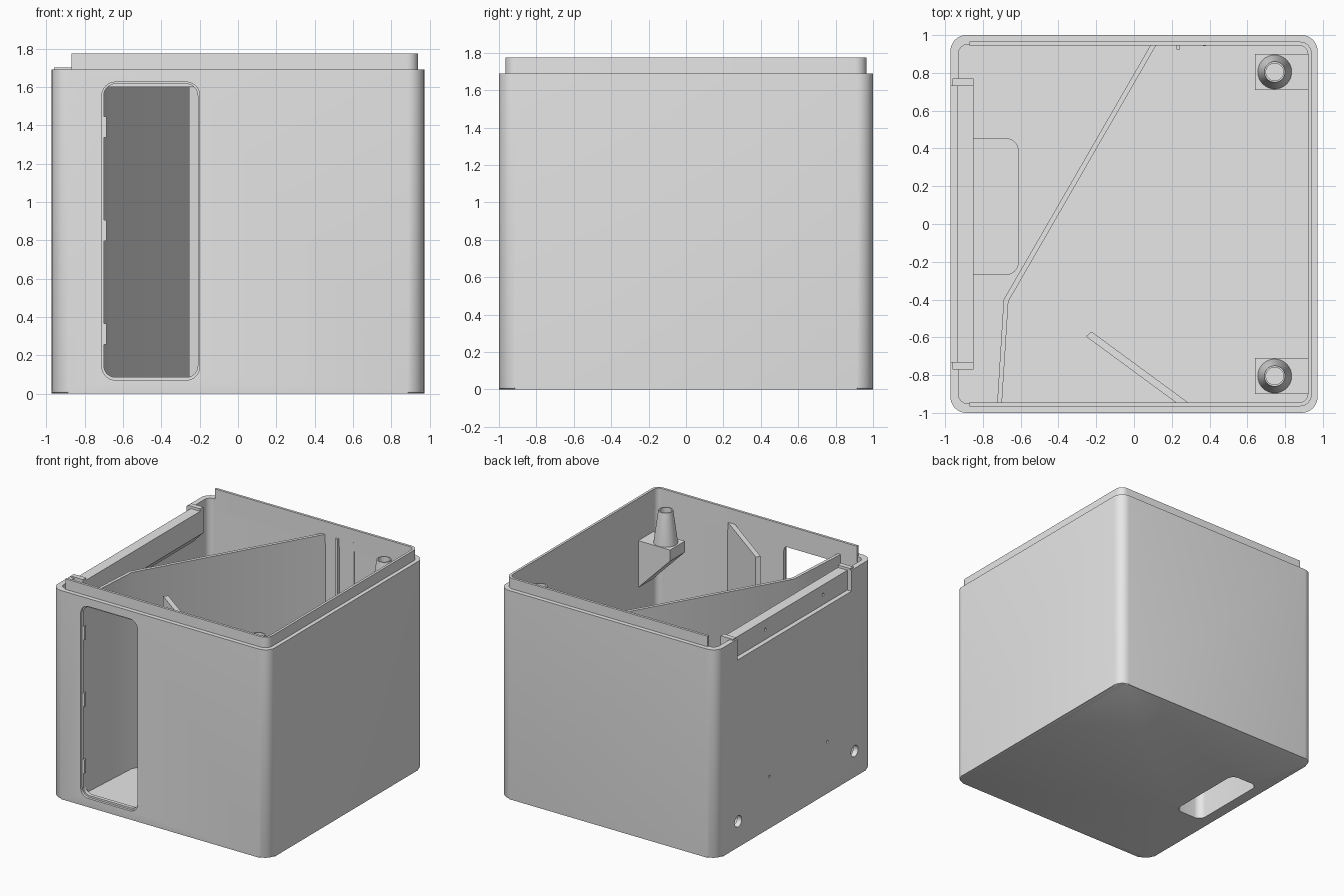
import bpy, bmesh, math
from mathutils import Vector

if "Cube" in bpy.data.objects:
    bpy.data.objects.remove(bpy.data.objects["Cube"])

grey = bpy.data.materials.new("plain grey")
grey.diffuse_color = (0.8, 0.8, 0.8, 1)
grey.use_nodes = True
grey.node_tree.nodes["Principled BSDF"].inputs["Base Color"].default_value = grey.diffuse_color


def rounded(x0, x1, y0, y1, r, n=8):
    """Rounded rectangle outline."""
    pts = []
    for cx, cy, a0 in ((x1 - r, y1 - r, 0), (x0 + r, y1 - r, 90),
                       (x0 + r, y0 + r, 180), (x1 - r, y0 + r, 270)):
        for i in range(n + 1):
            a = math.radians(a0 + 90 * i / n)
            pts.append((cx + r * math.cos(a), cy + r * math.sin(a)))
    return pts


def rect(x0, x1, y0, y1):
    return [(x0, y0), (x1, y0), (x1, y1), (x0, y1)]


def disc(cx, cy, r, n=24):
    return [(cx + r * math.cos(2 * math.pi * i / n), cy + r * math.sin(2 * math.pi * i / n))
            for i in range(n)]


def prism(name, pts, lo, hi, axis="z", chamfer=0):
    """Extrude an outline along an axis; optionally chamfer its low edge."""
    place = {"z": lambda a, b, h: (a, b, h),
             "y": lambda a, b, h: (a, h, b),
             "x": lambda a, b, h: (h, a, b)}[axis]
    bm = bmesh.new()
    low = [bm.verts.new(place(a, b, lo)) for a, b in pts]
    high = [bm.verts.new(place(a, b, hi)) for a, b in pts]
    base = bm.faces.new(low)
    bm.faces.new(high)
    for i in range(len(pts)):
        j = (i + 1) % len(pts)
        bm.faces.new((low[i], low[j], high[j], high[i]))
    if chamfer:
        bmesh.ops.bevel(bm, geom=list(base.edges), offset=chamfer, segments=2,
                        profile=0.5, affect='EDGES')
    bmesh.ops.recalc_face_normals(bm, faces=bm.faces)
    me = bpy.data.meshes.new(name)
    bm.to_mesh(me)
    bm.free()
    me.materials.append(grey)
    ob = bpy.data.objects.new(name, me)
    bpy.context.collection.objects.link(ob)
    return ob


def cut(ob, cutters):
    """Subtract cutters, apply and delete them."""
    for c in cutters:
        m = ob.modifiers.new("cut", 'BOOLEAN')
        m.operation, m.solver, m.object = 'DIFFERENCE', 'EXACT', c
    bpy.context.view_layer.update()
    me = bpy.data.meshes.new_from_object(ob.evaluated_get(bpy.context.evaluated_depsgraph_get()))
    ob.modifiers.clear()
    ob.data = me
    for c in cutters:
        bpy.data.objects.remove(c)
    return ob


# Main box: outer shell, interior, doorway, notch, floor opening, side holes
body = prism("box_body", rounded(-.972, .972, -1, 1, .085), 0, 1.69, chamfer=.014)
cutters = [
    prism("interior", rounded(-.93, .925, -.95, .95, .05), .08, 2),
    prism("door_rebate", rounded(-.71, -.20, .07, 1.625, .07), -1.1, -.98, "y"),
    prism("doorway", rounded(-.70, -.21, .085, 1.615, .06), -1.1, -.9, "y"),
    prism("notch", rect(-.73, .73, 1.52, 2), -1.1, -.9, "x"),
    prism("floor_opening", rounded(-.88, -.63, -.25, .435, .06), -.1, .2),
]
for y in (-.77, .72):
    cutters.append(prism("side_hole", disc(y, .21, .045), -1.1, -.9, "x"))
for y in (-.42, .32):
    cutters.append(prism("pin_hole", disc(y, .42, .01, 12), -1.1, -.9, "x"))
cut(body, cutters)

# Raised lip around three sides of the top
lip = prism("top_lip", rounded(-.96, .94, -.965, .965, .06), 1.6, 1.775)
cut(lip, [prism("lip_inside", rounded(-.94, .92, -.945, .945, .045), 1.5, 1.9),
          prism("lip_open_end", rect(-1.1, -.87, -1.1, 1.1), 1.5, 1.9)])

# Bar behind the notch, sloping back to the wall underneath, with end posts
bar = prism("hanging_bar", [(-.935, 1.68), (-.85, 1.68), (-.85, 1.49), (-.935, 1.40)],
            -.77, .77, "y")
cut(bar, [prism("bar_hole", disc(y, 1.60, .012, 12), -1.0, -.9, "x") for y in (-.42, .32)])
for s in (-1, 1):
    prism("bar_end_post", rect(-.96, -.85, min(s * .73, s * .77), max(s * .73, s * .77)), 1.5, 1.70)

# Bent inner divider
prism("divider", [(-.725, -.96), (-.70, -.96), (-.665, -.41), (.125, .96), (.095, .96), (-.69, -.40)],
      .07, 1.67)

# Angled guide beside the doorway
prism("angled_guide", [(-.255, -.595), (.235, -.955), (.30, -.955), (-.225, -.57)], .07, 1.66)

# Covered recess above the floor opening
housing = prism("recess_housing", rounded(-.94, -.61, -.27, .455, .07), .03, .36)
cut(housing, [prism("recess", rounded(-.88, -.63, -.25, .435, .06), -.1, .34)])

# Vertical ribs on the back wall
prism("back_rib", rect(.225, .243, .925, .96), .07, 1.67)
prism("back_rib_small", rect(.365, .38, .943, .96), .07, 1.67)

# Hinge tabs at the doorway edge
for z in (.31, .85, 1.39):
    prism("hinge_tab", rect(-.705, -.685, z - .055, z + .055), -.985, -.965, "y")

# Corner brackets with tapered, hollow-topped pegs
for s in (-1, 1):
    prism("peg_bracket", [(.64, 1.43), (.935, 1.43), (.935, 1.04), (.64, 1.34)],
          min(s * .71, s * .90), max(s * .71, s * .90), "y")
    bm = bmesh.new()
    rings = []
    for r, z in ((.09, 1.42), (.09, 1.43), (.055, 1.69), (.046, 1.69), (.046, 1.62)):
        rings.append([bm.verts.new((x, y, z)) for x, y in disc(.745, s * .805, r, 32)])
    for a, b in zip(rings, rings[1:]):
        for i in range(32):
            bm.faces.new((a[i], a[(i + 1) % 32], b[(i + 1) % 32], b[i]))
    bm.faces.new(rings[-1])
    bm.faces.new(rings[0])
    bmesh.ops.recalc_face_normals(bm, faces=bm.faces)
    me = bpy.data.meshes.new("peg")
    bm.to_mesh(me)
    bm.free()
    me.materials.append(grey)
    bpy.context.collection.objects.link(bpy.data.objects.new("peg", me))

# Smooth the rounded parts, keep edges sharp
for ob in bpy.context.scene.objects:
    ob.select_set(True)
bpy.context.view_layer.objects.active = body
bpy.ops.object.shade_smooth_by_angle(angle=math.radians(30))
